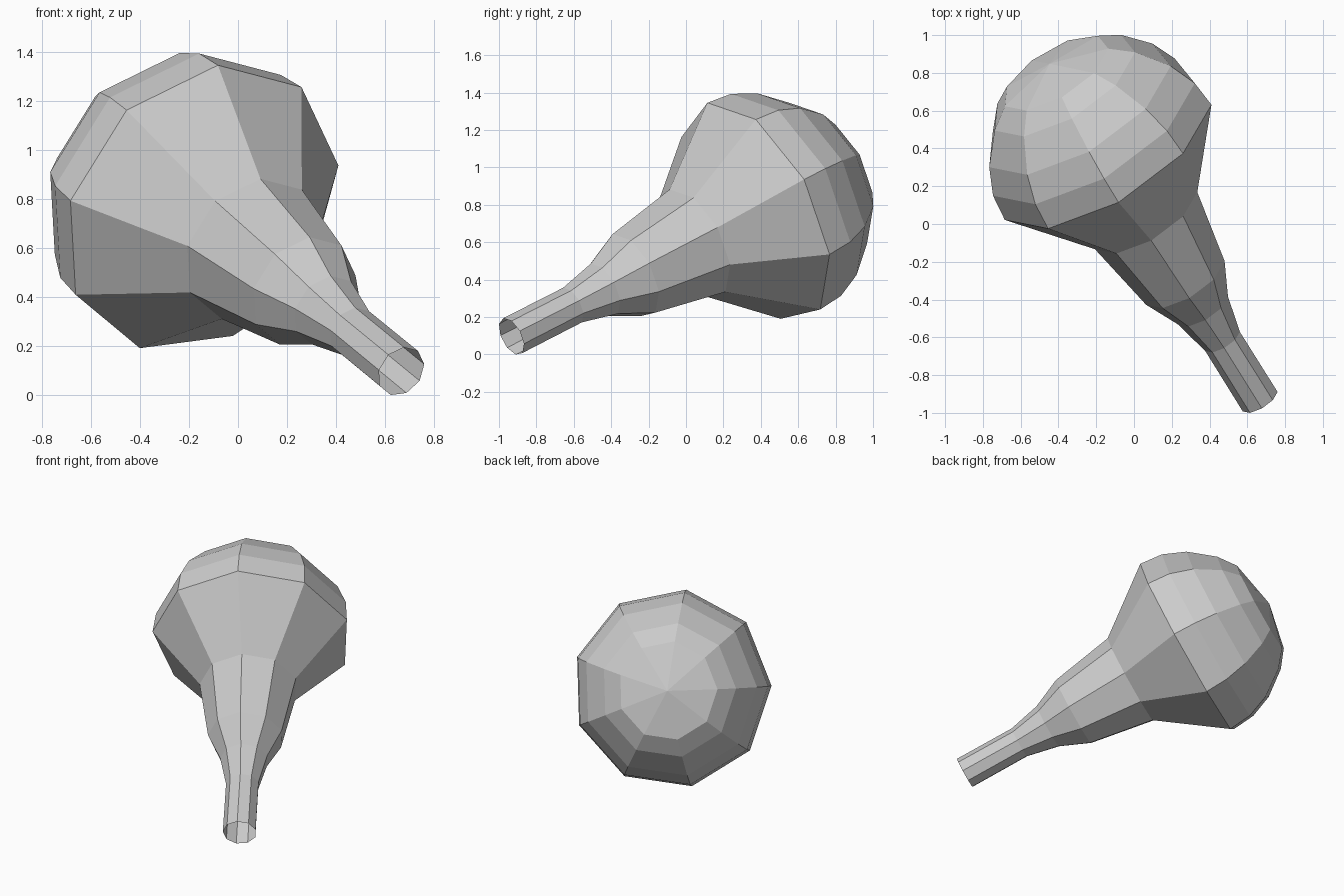
import bpy, bmesh, math
from mathutils import Vector

if "Cube" in bpy.data.objects:
    bpy.data.objects.remove(bpy.data.objects["Cube"])

SIDES = 9
start = Vector((0.666, -0.933, 0.096))          # centre of the open tube end
axis = Vector((-0.486, 0.778, 0.398)).normalized()
u = Vector((0.065, -0.254, 0.583))
u = (u - axis * u.dot(axis)).normalized()
v = axis.cross(u)

# Profile: distance along the axis, radius
profile = [(0, 0.108), (0.41, 0.107), (0.625, 0.155), (0.82, 0.243),
           (1.25, 0.317), (1.676, 0.64), (1.83, 0.625), (1.98, 0.562),
           (2.14, 0.435), (2.225, 0.32)]
POLE = 2.29

# Hollow bulb with tapering neck, open at the narrow end
bm = bmesh.new()
rings = []
for t, r in profile:
    c = start + axis * t
    rings.append([bm.verts.new(c + r * (u * math.cos(a) + v * math.sin(a)))
                  for a in (2 * math.pi * k / SIDES for k in range(SIDES))])
tip = bm.verts.new(start + axis * POLE)
for k in range(SIDES):
    n = (k + 1) % SIDES
    for low, high in zip(rings, rings[1:]):
        bm.faces.new((low[k], low[n], high[n], high[k]))
    bm.faces.new((rings[-1][k], rings[-1][n], tip))

mesh = bpy.data.meshes.new("bulb")
bm.to_mesh(mesh)
bm.free()
bulb = bpy.data.objects.new("bulb", mesh)
bpy.context.collection.objects.link(bulb)
